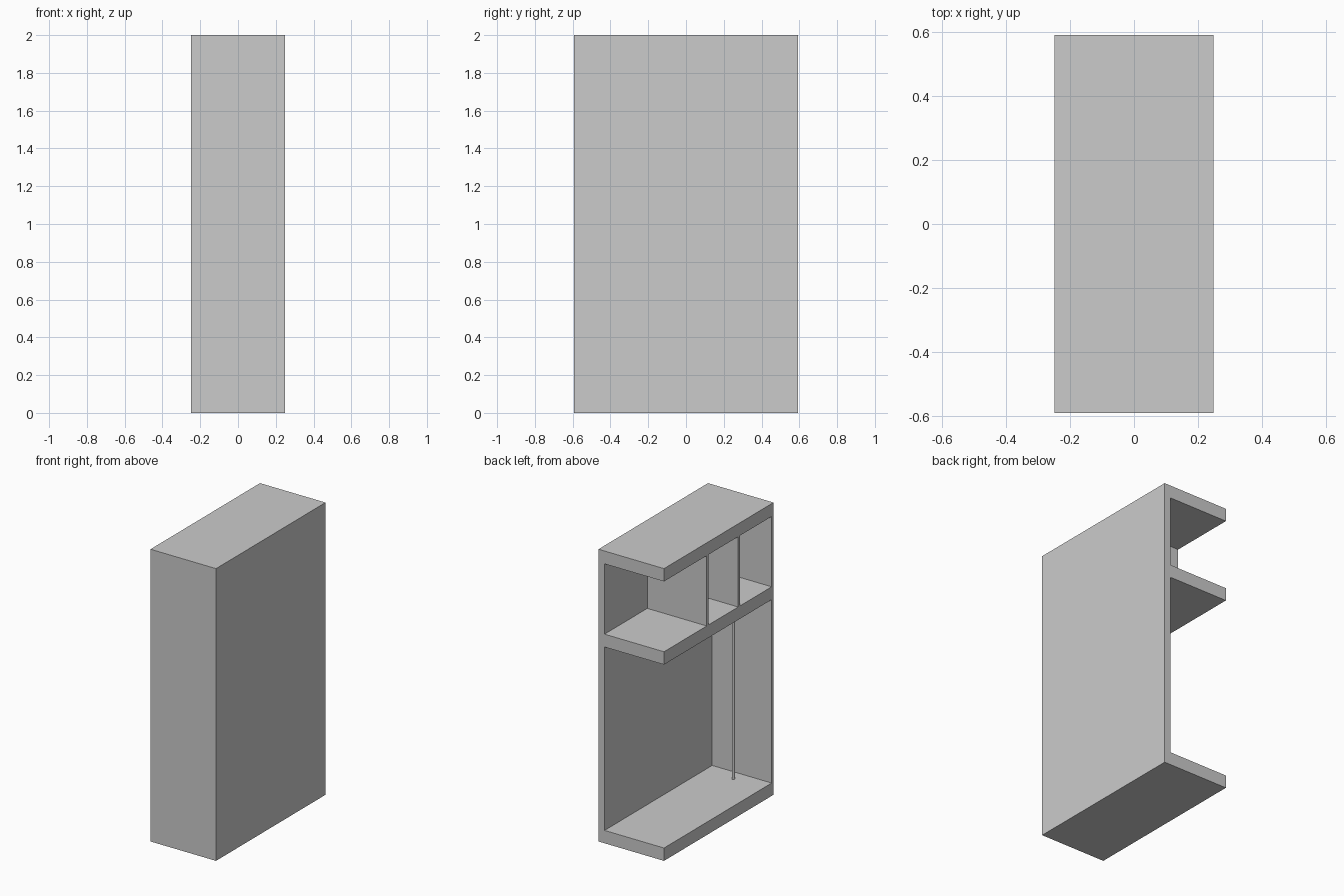
import bpy
from mathutils import Vector

if "Cube" in bpy.data.objects:
    bpy.data.objects.remove(bpy.data.objects["Cube"], do_unlink=True)

# Overall size and board thicknesses
HX, HY, TOP = 0.248, 0.592, 2.0
SLAB, SIDE, THIN = 0.088, 0.046, 0.02
INNER_X = HX - SIDE
INNER_Y = -HY + THIN
SHELF = 1.343

grey = bpy.data.materials.new("plain grey")
grey.use_nodes = True
colour = (0.6, 0.6, 0.6, 1.0)
grey.diffuse_color = colour
grey.node_tree.nodes["Principled BSDF"].inputs["Base Color"].default_value = colour


def board(name, low, high):
    """Box between two opposite corners."""
    low, high = Vector(low), Vector(high)
    bpy.ops.mesh.primitive_cube_add(size=1)
    ob = bpy.context.object
    ob.name = name
    for v in ob.data.vertices:
        v.co = (low + high) / 2 + v.co * (high - low)
    ob.data.materials.append(grey)
    return ob


# Closed long side and closed front end
board("side_panel", (INNER_X, -HY, 0), (HX, HY, TOP))
board("front_panel", (-HX, -HY, 0), (INNER_X, INNER_Y, TOP))

# Thick horizontal boards
for name, z in (("base", 0), ("middle_shelf", SHELF), ("top_board", TOP - SLAB)):
    board(name, (-HX, INNER_Y, z), (INNER_X, HY, z + SLAB))

# Thin dividers in the upper compartment
for name, y in (("rear_divider", 0.12), ("front_divider", -0.22)):
    board(name, (-HX, y - THIN / 2, SHELF + SLAB), (INNER_X, y + THIN / 2, TOP - SLAB))

# Slim upright post in the lower compartment
bpy.ops.mesh.primitive_cylinder_add(
    vertices=24, radius=0.01, depth=SHELF - SLAB,
    location=(-0.018, -0.487, (SHELF + SLAB) / 2))
post = bpy.context.object
post.name = "upright_post"
post.data.materials.append(grey)
bpy.ops.object.shade_smooth_by_angle()
